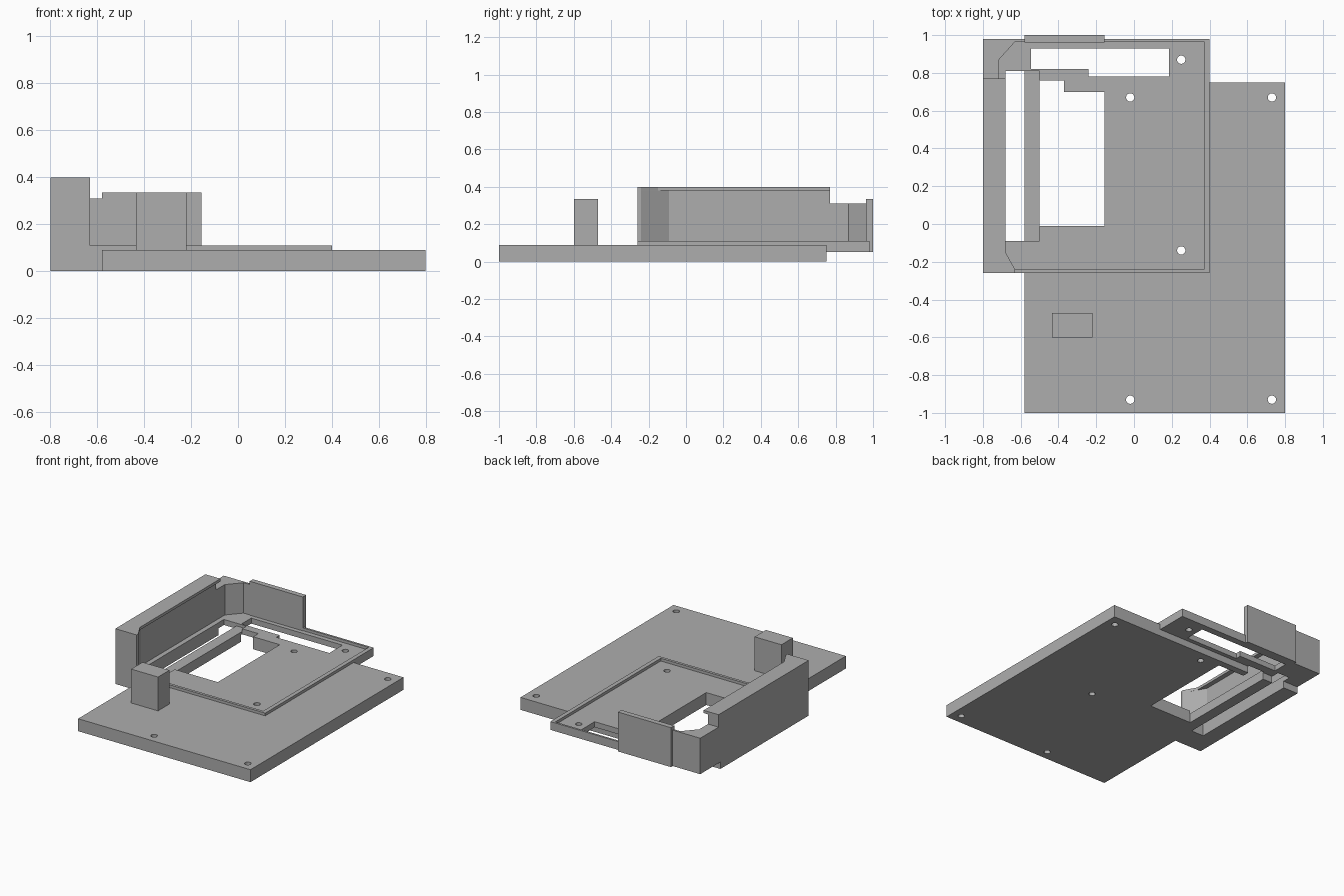
import bpy, bmesh, math

cube = bpy.data.objects.get("Cube")
if cube:
    bpy.data.objects.remove(cube, do_unlink=True)

grey = bpy.data.materials.new("plain_grey")
grey.use_nodes = True
colour = (0.42, 0.42, 0.42, 1)
grey.diffuse_color = colour
grey.node_tree.nodes["Principled BSDF"].inputs["Base Color"].default_value = colour


def rect(x0, y0, x1, y1):
    return [(x0, y0), (x1, y0), (x1, y1), (x0, y1)]


def circle(x, y, r=0.022, n=24):
    return [(x + r * math.cos(math.tau * i / n), y + r * math.sin(math.tau * i / n))
            for i in range(n)]


def slab(name, z0, z1, outline, holes=()):
    """Extrude a flat outline, with holes, between two heights."""
    curve = bpy.data.curves.new(name + "_profile", 'CURVE')
    curve.dimensions = '2D'
    curve.fill_mode = 'BOTH'
    curve.extrude = (z1 - z0) / 2
    for loop in [outline, *holes]:
        spline = curve.splines.new('POLY')
        spline.points.add(len(loop) - 1)
        for point, (x, y) in zip(spline.points, loop):
            point.co = (x, y, 0, 1)
        spline.use_cyclic_u = True
    temp = bpy.data.objects.new(name + "_profile", curve)
    bpy.context.collection.objects.link(temp)
    graph = bpy.context.evaluated_depsgraph_get()
    mesh = bpy.data.meshes.new_from_object(temp.evaluated_get(graph))
    bpy.data.objects.remove(temp, do_unlink=True)

    # Weld caps to sides and keep every face flat
    bm = bmesh.new()
    bm.from_mesh(mesh)
    bmesh.ops.remove_doubles(bm, verts=bm.verts, dist=0.0005)
    bmesh.ops.recalc_face_normals(bm, faces=bm.faces)
    for face in bm.faces:
        face.smooth = False
        face.material_index = 0
    bm.to_mesh(mesh)
    bm.free()
    mesh.materials.clear()
    mesh.materials.append(grey)
    mesh.name = name
    part = bpy.data.objects.new(name, mesh)
    part.location.z = (z0 + z1) / 2
    bpy.context.collection.objects.link(part)
    return part


# Screw holes
base_holes = [circle(x, y) for x in (-0.02, 0.73) for y in (-0.93, 0.67)]
front_tray_hole = circle(0.25, -0.14)
rear_tray_hole = circle(0.25, 0.87)
all_holes = base_holes + [front_tray_hole, rear_tray_hole]

# Bottom of the base, with its slot and opening running out at the back
slab("base_bottom", 0, 0.05, [
    (-0.58, -1), (0.8, -1), (0.8, 0.75), (-0.37, 0.75), (-0.37, 0.70),
    (-0.155, 0.70), (-0.155, -0.01), (-0.5, -0.01), (-0.5, 0.75),
    (-0.58, 0.75), (-0.58, -0.09), (-0.68, -0.09), (-0.68, 0.75),
    (-0.8, 0.75), (-0.8, -0.26), (-0.58, -0.26)], base_holes + [front_tray_hole])

# Base and tray floor, joined in one outline
floor = [(-0.58, -1), (0.8, -1), (0.8, 0.75), (0.4, 0.75), (0.4, 0.98),
         (-0.8, 0.98), (-0.8, -0.26), (-0.58, -0.26)]
window = [(-0.545, 0.82), (-0.24, 0.82), (-0.24, 0.78), (0.185, 0.78),
          (0.185, 0.93), (-0.545, 0.93)]
opening = [(-0.5, -0.01), (-0.155, -0.01), (-0.155, 0.70), (-0.37, 0.70),
           (-0.37, 0.76), (-0.5, 0.76)]
slot = rect(-0.68, -0.09, -0.58, 0.81)
slab("base_middle", 0.05, 0.07, floor, all_holes + [window, opening, slot])

# Top layer leaves the strip between slot and opening sunk
wide_opening = [(-0.68, -0.09), (-0.5, -0.09)] + opening + [(-0.5, 0.81), (-0.68, 0.81)]
slab("base_top", 0.07, 0.09, floor, all_holes + [window, wide_opening])

# Raised rim around the tray
slab("tray_rim", 0.09, 0.11, rect(-0.8, -0.26, 0.4, 0.98), [[
    (-0.63, -0.24), (0.37, -0.24), (0.37, 0.965), (-0.63, 0.965),
    (-0.715, 0.87), (-0.715, -0.09)]])

# Side wall with overhanging lip
wall_front = [(-0.8, 0.77), (-0.8, -0.26), (-0.63, -0.26), (-0.63, -0.24)]
slab("side_wall", 0.11, 0.38, wall_front + [(-0.715, -0.09), (-0.715, 0.77)])
slab("side_wall_lip", 0.38, 0.40, wall_front + [(-0.68, -0.15), (-0.68, 0.77)])

# Lower rear corner and back plate
slab("rear_corner", 0.11, 0.31, [
    (-0.8, 0.77), (-0.715, 0.77), (-0.715, 0.87), (-0.63, 0.965),
    (-0.58, 0.965), (-0.58, 0.98), (-0.8, 0.98)])
slab("back_plate", 0.05, 0.335, rect(-0.58, 0.962, -0.155, 1))

# Free-standing front post
slab("front_post", 0.09, 0.335, rect(-0.435, -0.60, -0.22, -0.47))
